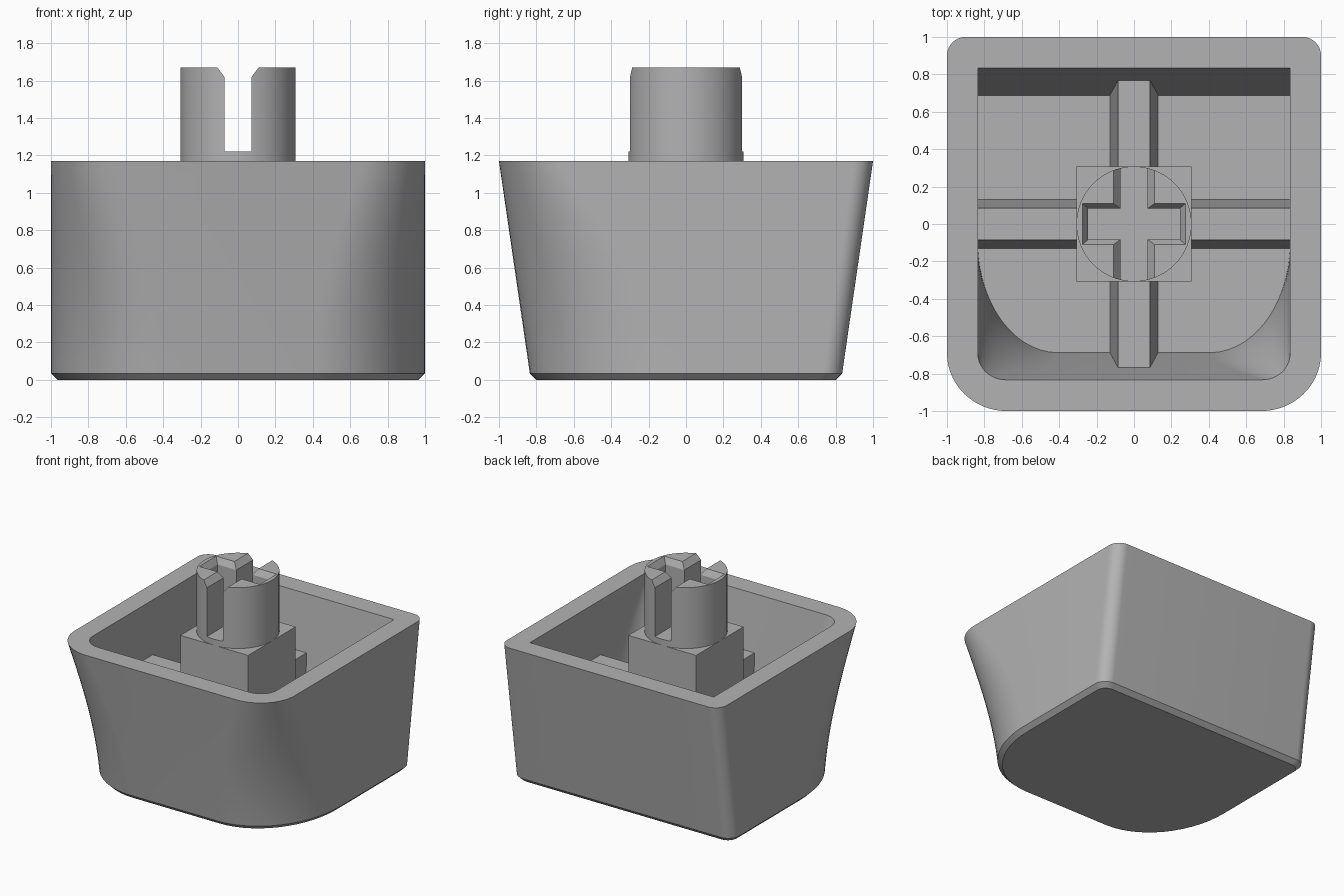
import bpy, bmesh, math

if "Cube" in bpy.data.objects:
    bpy.data.objects.remove(bpy.data.objects["Cube"])

grey = bpy.data.materials.new("light_grey_plastic")
grey.use_nodes = True
COLOUR = (0.45, 0.45, 0.45, 1)
grey.diffuse_color = COLOUR
grey.node_tree.nodes["Principled BSDF"].inputs["Base Color"].default_value = COLOUR

RIM = 1.17      # height of the open rim
FLOOR = 0.17    # height of the cavity floor
SEGS = 14       # segments per rounded corner
LEVELS = 16     # rings between the base and the rim


def make_object(name, bm):
    bmesh.ops.remove_doubles(bm, verts=bm.verts, dist=1e-5)
    bmesh.ops.recalc_face_normals(bm, faces=bm.faces)
    mesh = bpy.data.meshes.new(name)
    bm.to_mesh(mesh)
    bm.free()
    mesh.materials.append(grey)
    obj = bpy.data.objects.new(name, mesh)
    bpy.context.collection.objects.link(obj)
    return obj


def activate(obj):
    bpy.ops.object.select_all(action='DESELECT')
    obj.select_set(True)
    bpy.context.view_layer.objects.active = obj


def smooth(obj, degrees=28):
    activate(obj)
    bpy.ops.object.shade_smooth_by_angle(angle=math.radians(degrees))


def loft(name, rings):
    """Skin a list of equal-length point rings and cap both ends."""
    bm = bmesh.new()
    loops = [[bm.verts.new(p) for p in ring] for ring in rings]
    for low, high in zip(loops, loops[1:]):
        for i in range(len(low)):
            j = (i + 1) % len(low)
            bm.faces.new((low[i], low[j], high[j], high[i]))
    bm.faces.new(loops[0])
    bm.faces.new(loops[-1])
    return make_object(name, bm)


def outline(hx, hy, z, front_rx, front_ry, back_r):
    """Rounded rectangle with elliptical front corners and round back ones."""
    pts = []
    corners = ((1, 1, back_r, back_r), (-1, 1, back_r, back_r),
               (-1, -1, front_rx, front_ry), (1, -1, front_rx, front_ry))
    for k, (sx, sy, rx, ry) in enumerate(corners):
        for i in range(SEGS + 1):
            a = math.pi / 2 * (k + i / SEGS)
            pts.append((sx * (hx - rx) + rx * math.cos(a),
                        sy * (hy - ry) + ry * math.sin(a), z))
    return pts


def rect(hx, hy, z):
    return [(hx, hy, z), (-hx, hy, z), (-hx, -hy, z), (hx, -hy, z)]


def mix(a, b, t):
    return a + (b - a) * t


def wall(z_low, hx, hy_low, hy_rim, corner_low, corner_rim, back_r):
    """Rings up a tapered wall; the front corners swell towards the base."""
    rings = []
    for i in range(LEVELS + 1):
        t = i / LEVELS
        swell = math.sin(math.pi / 2 * (1 - t))
        rx, ry = (mix(r, s, swell) for r, s in zip(corner_rim, corner_low))
        rings.append(outline(hx, mix(hy_low, hy_rim, t), mix(z_low, RIM, t),
                             rx, ry, back_r))
    return rings


# Hollow shell: chamfered base, outer wall, rim, then the cavity down to its floor
base = [outline(0.965, 0.80, 0, 0.57, 0.70, 0.08)]
outside = wall(0.035, 1.0, 0.835, 1.0, (0.60, 0.73), (0.32, 0.31), 0.10)
inside = wall(FLOOR, 0.835, 0.688, 0.833, (0.43, 0.59), (0.15, 0.14), 0)
smooth(loft("shell", base + outside + inside[::-1]))

# Tapered ribs crossing the floor, ending on the cavity walls
RIB_TOP = 0.72
loft("rib_front_back", [rect(0.13, 0.69, FLOOR - 0.01), rect(0.085, 0.768, RIB_TOP)])
loft("rib_left_right", [rect(0.84, 0.132, FLOOR - 0.01), rect(0.84, 0.085, RIB_TOP)])

# Square block under the stem, flush with the rim
loft("stem_block", [rect(0.308, 0.308, FLOOR - 0.01), rect(0.308, 0.308, RIM)])

# Round stem with a bevelled cross-shaped socket
STEM_TOP = 1.67
SLOT_FLOOR = 1.22
N = 64
stem = loft("stem", [[(0.308 * math.cos(math.tau * i / N),
                       0.308 * math.sin(math.tau * i / N), z) for i in range(N)]
                     for z in (RIM - 0.02, STEM_TOP)])


def cut_slot(hx, hy, bevel_x, bevel_y):
    z_bevel = STEM_TOP - 0.05
    cutter = loft("slot_cutter", [
        rect(hx, hy, SLOT_FLOOR), rect(hx, hy, z_bevel),
        rect(hx + 2 * bevel_x, hy + 2 * bevel_y, STEM_TOP + 0.05)])
    cutter.hide_render = True
    activate(stem)
    mod = stem.modifiers.new("slot", 'BOOLEAN')
    mod.operation = 'DIFFERENCE'
    mod.solver = 'EXACT'
    mod.object = cutter
    bpy.ops.object.modifier_apply(modifier=mod.name)
    bpy.data.objects.remove(cutter)


cut_slot(0.073, 0.5, 0.037, 0)          # open at the front and back
cut_slot(0.245, 0.083, 0.03, 0.027)     # closed at the sides
smooth(stem)
